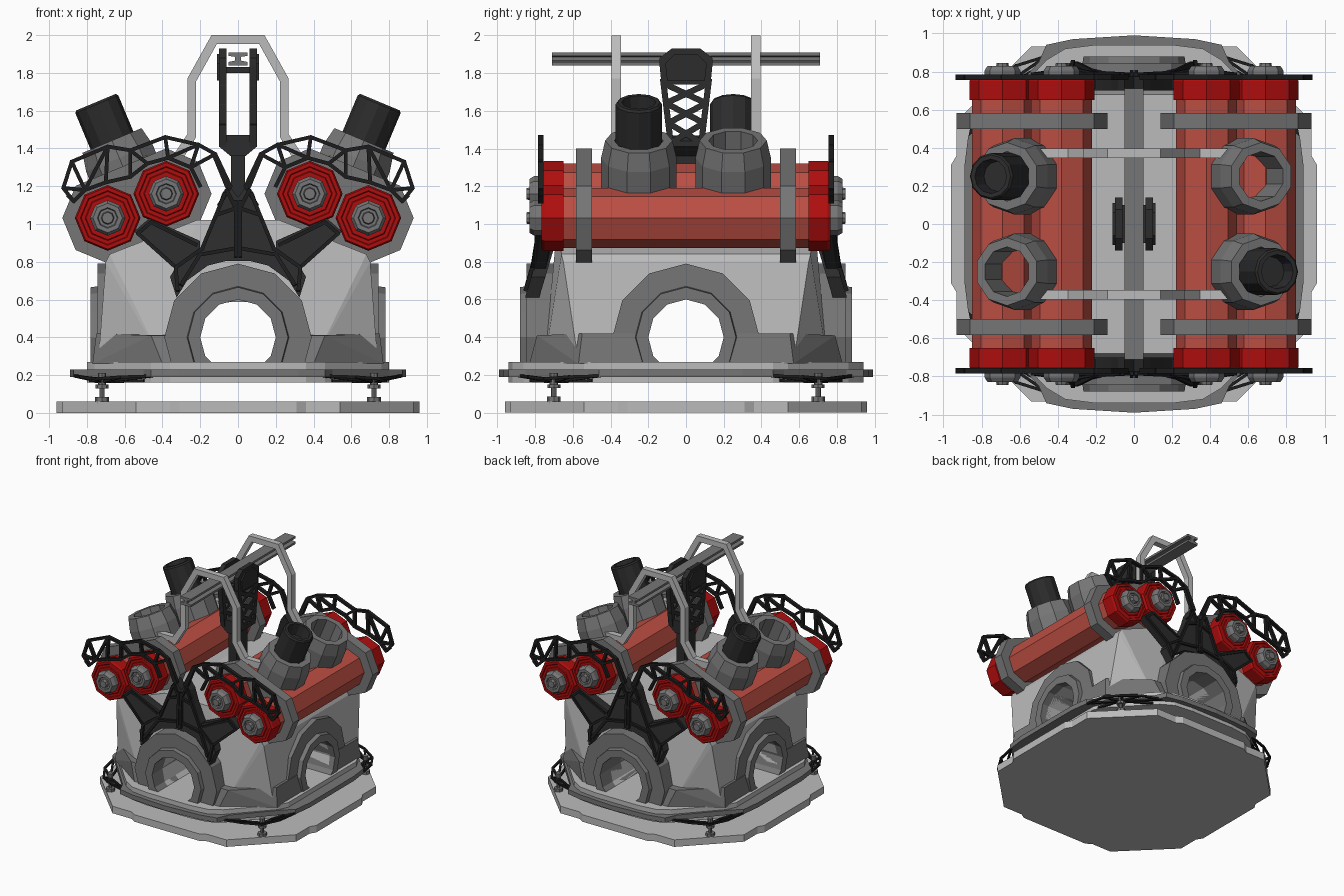
import bpy, bmesh, math
from mathutils import Vector, Matrix

if "Cube" in bpy.data.objects:
    bpy.data.objects.remove(bpy.data.objects["Cube"])


def material(name, rgb):
    m = bpy.data.materials.new(name)
    m.diffuse_color = (*rgb, 1)
    m.use_nodes = True
    m.node_tree.nodes["Principled BSDF"].inputs["Base Color"].default_value = m.diffuse_color
    return m


LIGHT = material("light_grey", (0.50, 0.50, 0.50))
GREY = material("mid_grey", (0.18, 0.18, 0.18))
RED = material("deep_red", (0.43, 0.004, 0.004))
TUBE = material("faded_red", (0.5, 0.075, 0.055))
BLACK = material("charcoal", (0.025, 0.025, 0.025))
DARK = material("black", (0.012, 0.012, 0.012))


def finish(name, bm, mat):
    bmesh.ops.remove_doubles(bm, verts=bm.verts, dist=1e-5)
    bmesh.ops.recalc_face_normals(bm, faces=bm.faces)
    me = bpy.data.meshes.new(name)
    bm.to_mesh(me)
    bm.free()
    me.materials.append(mat)
    ob = bpy.data.objects.new(name, me)
    bpy.context.collection.objects.link(ob)
    return ob


def place(axis, u, v, w):
    return {"x": (w, u, v), "y": (u, w, v), "z": (u, v, w)}[axis]


def prism(name, pts, axis, a, b, mat, lean=None):
    """Extrude an outline along an axis; lean adds a depth offset by height."""
    bm = bmesh.new()
    off = lean or (lambda v: 0)
    r0 = [bm.verts.new(place(axis, u, v, a + off(v))) for u, v in pts]
    r1 = [bm.verts.new(place(axis, u, v, b + off(v))) for u, v in pts]
    n = len(pts)
    bm.faces.new(r0)
    bm.faces.new(r1)
    for i in range(n):
        bm.faces.new((r0[i], r0[(i + 1) % n], r1[(i + 1) % n], r1[i]))
    return finish(name, bm, mat)


def lathe(name, profile, n, mat, mx, closed=False, floor=None):
    bm = bmesh.new()
    rings = []
    for k in range(n):
        t = 2 * math.pi * k / n
        rings.append([bm.verts.new(mx @ Vector((r * math.cos(t), r * math.sin(t), h)))
                      for r, h in profile])
    m = len(profile)
    for k in range(n):
        a, b = rings[k], rings[(k + 1) % n]
        for j in range(m if closed else m - 1):
            bm.faces.new((a[j], b[j], b[(j + 1) % m], a[(j + 1) % m]))
    bmesh.ops.remove_doubles(bm, verts=bm.verts, dist=1e-5)
    if floor is not None:
        bmesh.ops.bisect_plane(bm, geom=bm.verts[:] + bm.edges[:] + bm.faces[:],
                               plane_co=(0, 0, floor), plane_no=(0, 0, 1), clear_inner=True)
    return finish(name, bm, mat)


def hull(name, pts, mat):
    bm = bmesh.new()
    for p in pts:
        bm.verts.new(p)
    bmesh.ops.convex_hull(bm, input=bm.verts)
    loose = [v for v in bm.verts if not v.link_faces]
    bmesh.ops.delete(bm, geom=loose, context="VERTS")
    return finish(name, bm, mat)


def struts(name, segs, w, mat, normal, depth):
    """Flat bars of width w, lying in the plane facing normal."""
    bm = bmesh.new()
    nrm = Vector(normal)
    for p, q in segs:
        p, q = Vector(p), Vector(q)
        d = (q - p).normalized()
        s = nrm.cross(d).normalized()
        rot = Matrix((d, s, d.cross(s))).transposed().to_4x4()
        mx = Matrix.Translation((p + q) / 2) @ rot @ Matrix.Diagonal(((q - p).length + w * 0.6, w, depth, 1))
        bmesh.ops.create_cube(bm, size=1, matrix=mx)
    return finish(name, bm, mat)


def box(name, c, s, mat):
    bm = bmesh.new()
    bmesh.ops.create_cube(bm, size=1, matrix=Matrix.Translation(c) @ Matrix.Diagonal((*s, 1)))
    return finish(name, bm, mat)


def aim(origin, direction):
    return Matrix.Translation(origin) @ Vector(direction).to_track_quat("Z", "Y").to_matrix().to_4x4()


def mirror(pts):
    return pts + [(-x, z) for x, z in reversed(pts) if x > 0]


def four(quarter):
    """Mirror a first-quadrant outline (ordered +x to +y) into a closed loop."""
    half = mirror(quarter)
    return half + [(-x, -y) for x, y in half if y > 0]


S = (-1, 1)

# Base plate, platform and ledge
prism("base_plate", four([(.96, .31), (.93, .36), (.93, .54), (.54, .93), (.36, .93), (.31, .96)]),
      "z", 0, .06, LIGHT)
prism("platform", four([(.80, .46), (.76, .54), (.46, .86), (.36, .92), (.2, .94)]), "z", .16, .27, LIGHT)
prism("ledge", four([(.89, .3), (.87, .46), (.80, .52), (.5, .85), (.46, .94), (.32, .97), (0, .99)]),
      "z", .19, .23, GREY)

# Body with crossing tunnels
body = hull("body", [(sx * x, sy * y, z) for sx in S for sy in S for x, y, z in
                     ((.40, .75, .27), (.74, .57, .27), (.70, .65, .80), (.68, .66, .84), (.22, .68, 1.02))], LIGHT)
skirt = hull("skirt", [(sx * x, sy * y, z) for sx in S for sy in S for x, y, z in
                       ((.40, .83, .26), (.77, .57, .26), (.46, .79, .41), (.75, .55, .42))], GREY)
for nm, d in (("tunnel_cutter_long", (0, 1, 0)), ("tunnel_cutter_cross", (1, 0, 0))):
    cut = lathe(nm, [(0, -1.2), (.2, -1.2), (.2, 1.2), (0, 1.2)], 12, GREY, aim((0, 0, .4), d))
    cut.hide_render = True
    cut.hide_set(True)
    for ob in (body, skirt):
        mod = ob.modifiers.new("tunnel", "BOOLEAN")
        mod.operation, mod.object, mod.solver = "DIFFERENCE", cut, "EXACT"

# Arches around the tunnel mouths
for s in S:
    for nm, d, o in (("end_arch", (0, s, 0), 0), ("side_arch", (s, 0, 0), -.10)):
        lathe(nm, [(.39, .6 + o), (.39, .845 + o), (.27, .845 + o), (.265, .88 + o),
                   (.2, .88 + o), (.2, .6 + o)], 12, GREY, aim((0, 0, .4), d), closed=True, floor=.265)

# Levelling feet and their corner brackets
for sx in S:
    for sy in S:
        lathe("foot", [(0, .05), (.036, .05), (.036, .085), (.014, .085), (.014, .13),
                       (.034, .13), (.034, .15), (.022, .15), (.022, .21), (0, .21)], 8, GREY,
              Matrix.Translation((sx * .72, sy * .70, 0)))
        path = [(.46, .88, .195), (.62, .83, .19), (.75, .75, .18), (.83, .62, .19), (.86, .46, .195)]
        hubp = (.72, .70, .165)
        segs = list(zip(path, path[1:])) + [(p, hubp) for p in path]
        segs += [((.50, .82, .17), hubp), ((.78, .50, .17), hubp)]
        struts("foot_bracket", [[(sx * x, sy * y, z) for x, y, z in g] for g in segs],
               .016, DARK, (0, 0, 1), .016)

# Twin cylinder banks
CENTRES = ((.38, 1.16), (.69, 1.032))
for sx in S:
    for cx, cz in CENTRES:
        lathe("cylinder", [(0, -.68), (.16, -.68), (.16, .68), (0, .68)], 8, TUBE,
              aim((sx * cx, 0, cz), (0, 1, 0)))
        for sy in S:
            mx = aim((sx * cx, 0, cz), (0, sy, 0))
            lathe("cylinder_cap", [(0, .65), (.174, .65), (.174, .75), (.165, .765), (.145, .765),
                                   (.14, .76), (.12, .76), (.115, .765), (0, .765)], 8, RED, mx)
            lathe("cap_hub", [(.094, .75), (.094, .805), (.078, .83), (.055, .83), (.05, .82),
                              (.035, .82), (.03, .845), (0, .845)], 8, GREY, mx)
    for sy in S:
        # Clamp round both cylinders
        hull("clamp", [(sx * cx + .24 * math.cos(k * math.pi / 4), sy * .54 + e,
                        cz + .24 * math.sin(k * math.pi / 4))
                       for cx, cz in CENTRES for k in range(8) for e in (-.042, .042)], GREY)
        # Tilted stack socket, filled on alternate corners
        mx = aim((sx * .752, sy * .25, 1.645), (sx * .386, 0, .922))
        lathe("stack_socket", [(.2, -.56), (.2, -.32), (.178, -.22), (.13, -.22), (.13, -.56)],
              10, GREY, mx, closed=True)
        if sx * sy < 0:
            lathe("stack", [(0, -.5), (.123, -.5), (.123, -.012), (.113, 0), (.09, 0),
                            (.08, -.1), (0, -.1)], 12, BLACK, mx)

# End frames: trunk, arms and openwork guards
lean = lambda z: max(0, .87 - z) * .3
for sy in S:
    sl = lambda z, sy=sy: sy * lean(z)
    half = [(0, 1.14), (.05, 1.21), (.085, 1.16), (.12, 1.05), (.16, .95), (.20, .87), (.33, .77),
            (.36, .72), (.325, .61), (.27, .70), (.16, .78), (.06, .805)]
    prism("end_trunk", mirror(half), "y", sy * .70, sy * .775, BLACK, sl)
    for sx in S:
        prism("end_arm", [(sx * x, z) for x, z in ((.55, .96), (.47, 1.03), (.2, .91), (.2, .82), (.33, .76))],
              "y", sy * .71, sy * .78, BLACK, sl)
        # raised ribs on trunk and arm
        y = sy * .782
        rib = [((.012, 1.12), (.012, .83)), ((.06, 1.18), (.02, 1.1)), ((.02, 1.08), (.11, 1.05)),
               ((.07, 1.16), (.19, .87)), ((.02, .87), (.19, .84)), ((.19, .87), (.33, .77)),
               ((.33, .77), (.32, .65)), ((.20, .84), (.30, .68)), ((.46, 1.01), (.22, .89)), ((.53, .95), (.34, .78)),
               ((.46, 1.01), (.53, .95))]
        struts("end_rib", [[(sx * x, y + sy * lean(z), z) for x, z in g] for g in rib],
               .02, DARK, (0, 1, 0), .025)
        outer = [(.925, 1.19), (.88, 1.33), (.69, 1.41), (.57, 1.39), (.385, 1.46),
                 (.21, 1.42), (.12, 1.37), (.04, 1.20)]
        inner = [(.87, 1.12), (.81, 1.18), (.70, 1.22), (.57, 1.25), (.48, 1.32),
                 (.37, 1.35), (.25, 1.30), (.20, 1.20)]
        segs = list(zip(outer, outer[1:])) + list(zip(inner, inner[1:]))
        segs += [(outer[a], inner[b]) for a, b in
                 ((0, 0), (0, 1), (1, 1), (2, 2), (2, 1), (3, 3), (3, 4), (4, 5), (5, 6), (5, 5), (6, 6))]
        segs += [(outer[7], (.10, 1.10)), (inner[0], (.90, 1.15)), ((.06, 1.2), (.13, 1.37))]
        struts("end_guard", [[(sx * x, sy * .77, z) for x, z in g] for g in segs],
               .02, DARK, (0, 1, 0), .03)

# Central mast
box("mast_post", (0, 0, 1.22), (.075, .15, .46), BLACK)
hull("mast_foot", [(x * sx, y, z) for sx in S for y in (-.09, .09) for x, z in
                   ((.04, 1.36), (.07, 1.40), (.1, 1.41), (.1, 1.44), (.06, 1.47))], BLACK)
box("mast_bridge", (0, 0, 1.815), (.16, .2, .03), BLACK)
for sx in S:
    prism("mast_head", [(-.13, 1.74), (.13, 1.74), (.14, 1.84), (.14, 1.88), (.075, 1.93),
                        (-.075, 1.93), (-.14, 1.88), (-.14, 1.84)], "x", sx * .06, sx * .10, BLACK)
    prism("mast_head_face", [(-.10, 1.76), (.10, 1.76), (.11, 1.85), (.06, 1.90), (-.06, 1.90), (-.11, 1.85)],
          "x", sx * .1, sx * .112, BLACK)
    zs = [1.43, 1.535, 1.64, 1.745]
    w = lambda z: .08 + (z - 1.42) * .12
    segs = [((-w(1.42), 1.42), (-w(1.76), 1.76)), ((w(1.42), 1.42), (w(1.76), 1.76))]
    for a, b in zip(zs, zs[1:]):
        segs += [((-w(a), a), (w(b), b)), ((w(a), a), (-w(b), b))]
    struts("mast_lattice", [[(sx * .08, y, z) for y, z in g] for g in segs], .032, BLACK, (1, 0, 0), .04)

# Overhead rail (I section)
rail = [(.05, 1.84), (.05, 1.858), (.015, 1.865), (.015, 1.885), (.05, 1.89), (.05, 1.908)]
prism("rail", mirror(rail), "y", -.71, .71, GREY)

# Hoops over the cylinders
hoop_out = [(.5, 1.36), (.345, 1.36), (.268, 1.475), (.268, 1.77), (.14, 2.0)]
hoop_in = [(.5, 1.30), (.32, 1.30), (.222, 1.46), (.222, 1.755), (.112, 1.953)]
for sy in S:
    prism("hoop", mirror(hoop_out) + mirror(hoop_in)[::-1], "y", sy * .345, sy * .395, LIGHT)
